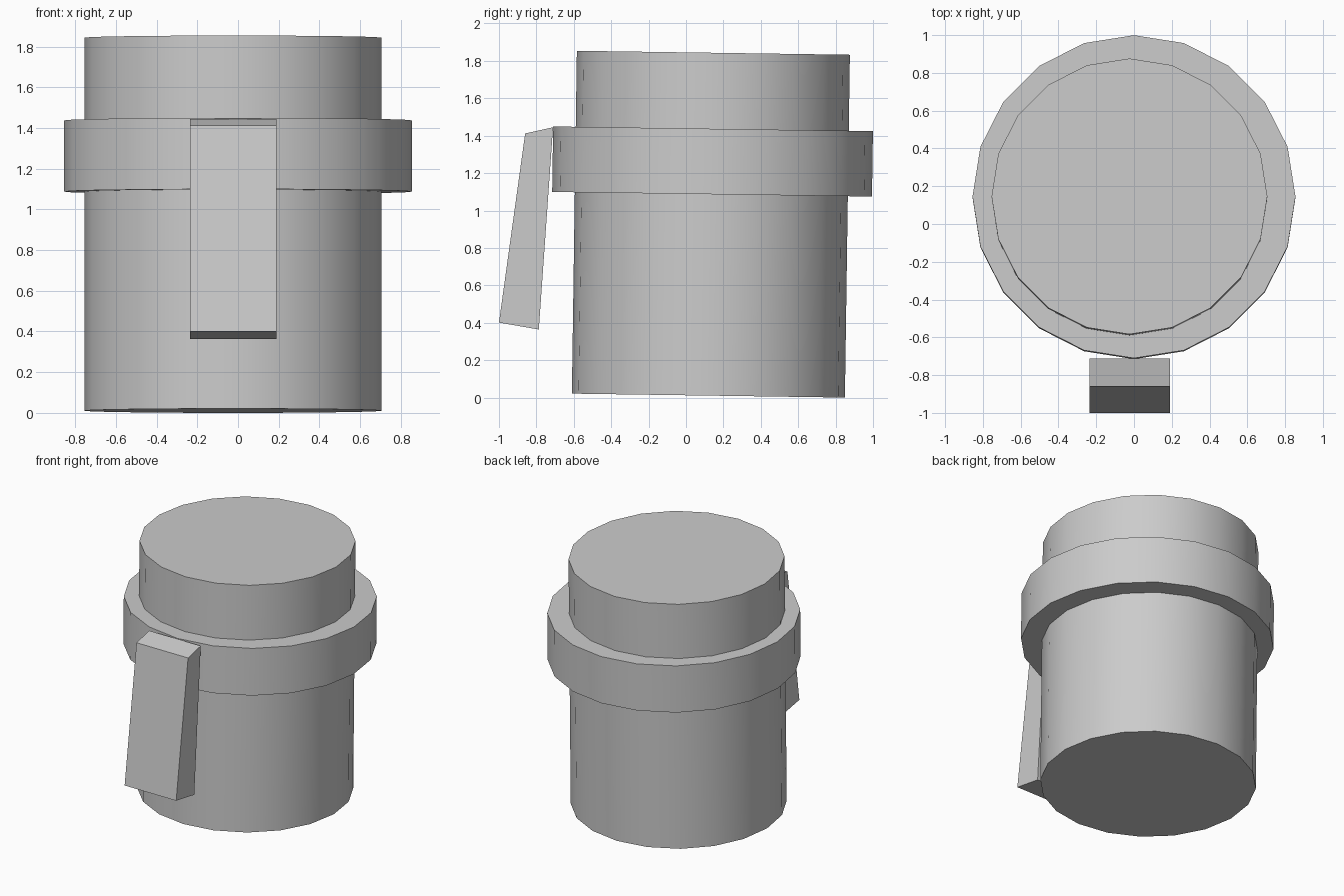
import bpy, bmesh, math

if "Cube" in bpy.data.objects:
    bpy.data.objects.remove(bpy.data.objects["Cube"])

TILT = -0.0145  # whole model leans slightly backwards


def drum(name, radius, height, centre):
    bpy.ops.mesh.primitive_cylinder_add(vertices=20, radius=radius, depth=height,
                                        location=centre, rotation=(TILT, 0, 0))
    ob = bpy.context.object
    ob.name = name
    bpy.ops.object.shade_smooth_by_angle(angle=math.radians(30))
    return ob


def prism(name, profile, x0, x1):
    """Extrude a (y, z) profile along x."""
    bm = bmesh.new()
    face = bm.faces.new([bm.verts.new((x0, y, z)) for y, z in profile])
    ext = bmesh.ops.extrude_face_region(bm, geom=[face])["geom"]
    bmesh.ops.translate(bm, vec=(x1 - x0, 0, 0),
                        verts=[g for g in ext if isinstance(g, bmesh.types.BMVert)])
    bmesh.ops.recalc_face_normals(bm, faces=bm.faces[:])
    mesh = bpy.data.meshes.new(name)
    bm.to_mesh(mesh)
    bm.free()
    ob = bpy.data.objects.new(name, mesh)
    bpy.context.collection.objects.link(ob)
    return ob


# Main body
drum("body", 0.73, 1.833, (-0.024, 0.133, 0.927))
# Wide collar around the upper body
drum("collar", 0.855, 0.35, (0, 0.142, 1.262))
# Tapered flap hanging from the front of the collar
prism("front_flap", [(-0.86, 1.412), (-0.711, 1.445), (-0.787, 0.364), (-1.0, 0.401)],
      -0.235, 0.19)
